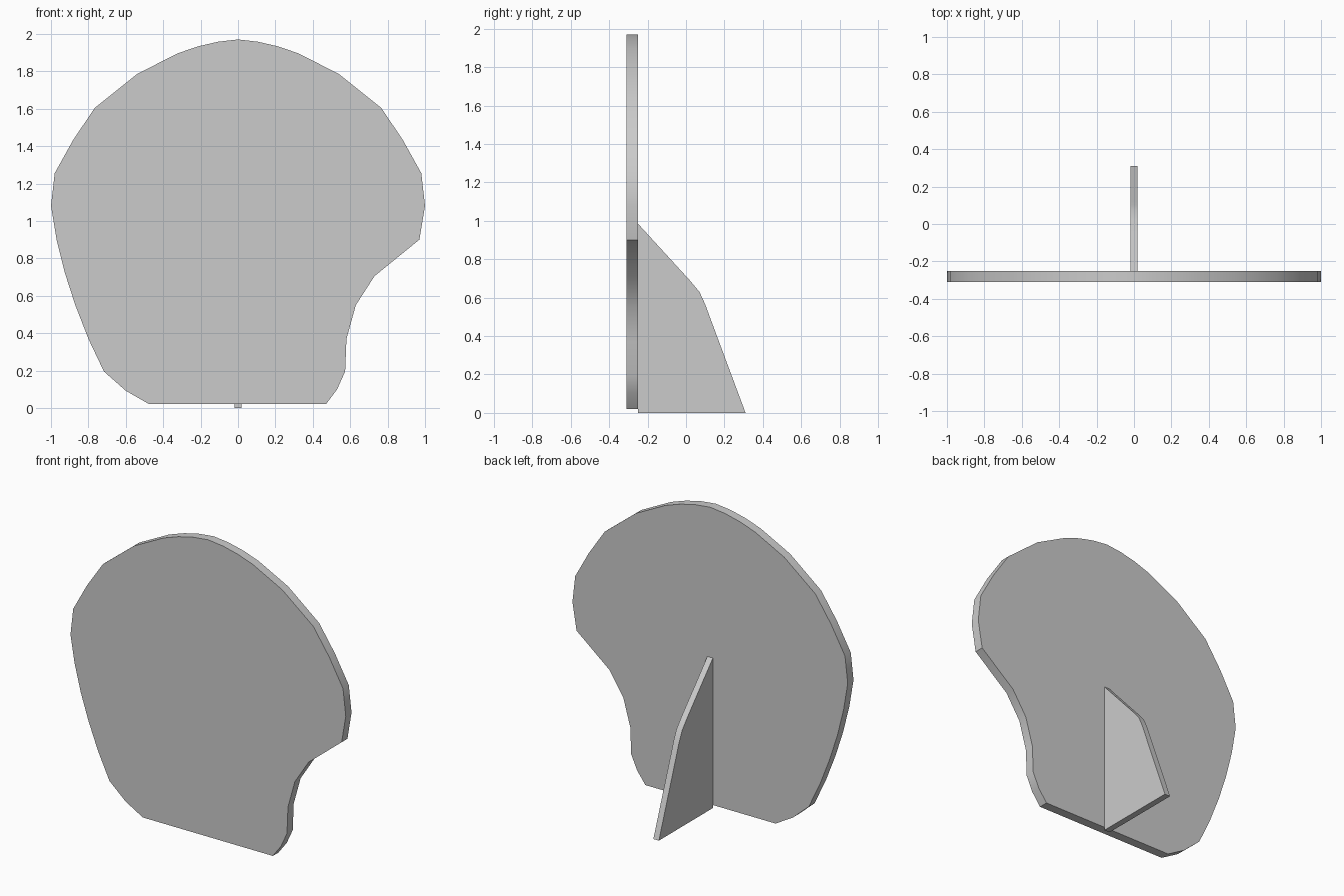
import bpy, bmesh, math
from mathutils import Vector

if "Cube" in bpy.data.objects:
    bpy.data.objects.remove(bpy.data.objects["Cube"])


def extrude_profile(name, points, offset):
    """Fill a closed 3D outline and extrude it along offset."""
    bm = bmesh.new()
    face = bm.faces.new([bm.verts.new(p) for p in points])
    res = bmesh.ops.extrude_face_region(bm, geom=[face], use_keep_orig=True)
    moved = [g for g in res["geom"] if isinstance(g, bmesh.types.BMVert)]
    bmesh.ops.translate(bm, verts=moved, vec=Vector(offset))
    bmesh.ops.recalc_face_normals(bm, faces=bm.faces)
    mesh = bpy.data.meshes.new(name)
    bm.to_mesh(mesh)
    bm.free()
    obj = bpy.data.objects.new(name, mesh)
    bpy.context.collection.objects.link(obj)
    bpy.ops.object.select_all(action='DESELECT')
    obj.select_set(True)
    bpy.context.view_layer.objects.active = obj
    bpy.ops.object.shade_smooth_by_angle(angle=math.radians(30))
    return obj


# Display panel: notched lower right, mirrored crown, tapering lower left
lower_right = [(0.47, 0.02), (0.53, 0.10), (0.573, 0.195), (0.58, 0.37),
               (0.63, 0.55), (0.73, 0.705)]
crown = [(0.97, 0.90), (1.0, 1.08), (0.98, 1.255), (0.88, 1.435),
         (0.765, 1.605), (0.54, 1.785), (0.325, 1.895), (0.215, 1.933),
         (0.107, 1.958)]
lower_left = [(-0.925, 0.72), (-0.87, 0.55), (-0.80, 0.37),
              (-0.717, 0.195), (-0.60, 0.092), (-0.475, 0.02)]
outline = (lower_right + crown + [(0, 1.97)]
           + [(-x, z) for x, z in reversed(crown)] + lower_left)
extrude_profile("display_panel", [(x, -0.31, z) for x, z in outline],
                (0, 0.06, 0))

# Rear support fin
fin = [(-0.25, 0), (0.31, 0), (0.12, 0.51), (0.10, 0.565), (0.07, 0.63),
       (0.02, 0.69), (-0.25, 0.985)]
extrude_profile("support_fin", [(-0.02, y, z) for y, z in fin], (0.04, 0, 0))
